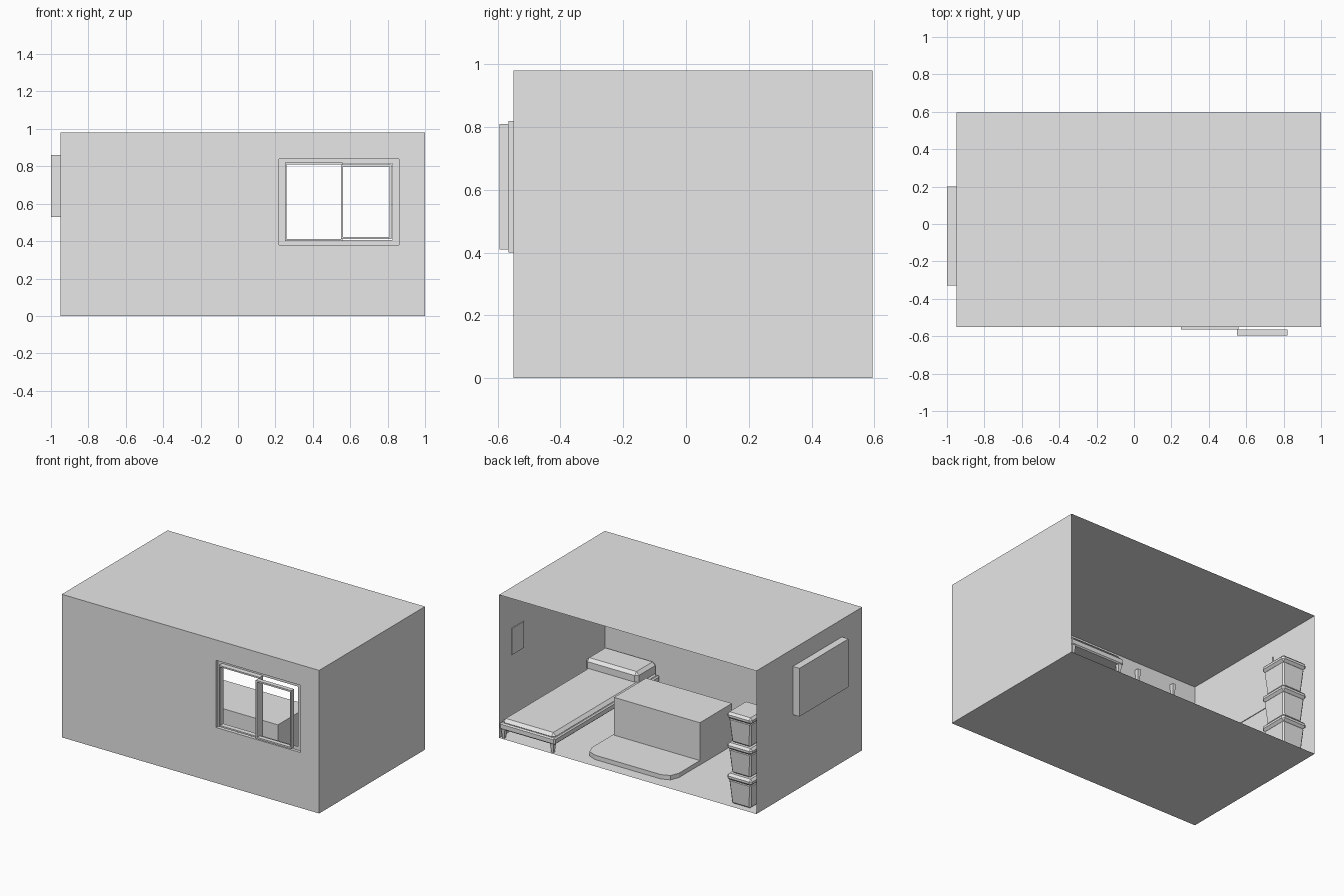
import bpy, bmesh
from mathutils import Vector

cube = bpy.data.objects.get("Cube")
if cube:
    bpy.data.objects.remove(cube, do_unlink=True)

grey = bpy.data.materials.new("plain_grey")
grey.use_nodes = True
grey.diffuse_color = (0.8, 0.8, 0.8, 1)
grey.node_tree.nodes["Principled BSDF"].inputs["Base Color"].default_value = (0.8, 0.8, 0.8, 1)


def finish(name, bm):
    bmesh.ops.recalc_face_normals(bm, faces=bm.faces)
    mesh = bpy.data.meshes.new(name)
    bm.to_mesh(mesh)
    bm.free()
    mesh.materials.append(grey)
    obj = bpy.data.objects.new(name, mesh)
    bpy.context.collection.objects.link(obj)
    return obj


def box(name, x, y, z, bevel=0, taper=1.0):
    """Box from axis ranges; taper scales the bottom about its centre."""
    bm = bmesh.new()
    bmesh.ops.create_cube(bm, size=1)
    for v in bm.verts:
        k = taper if v.co.z < 0 else 1.0
        v.co = Vector(((x[0] + x[1]) / 2 + v.co.x * k * (x[1] - x[0]),
                       (y[0] + y[1]) / 2 + v.co.y * k * (y[1] - y[0]),
                       z[0] if v.co.z < 0 else z[1]))
    if bevel:
        bmesh.ops.bevel(bm, geom=bm.edges[:], offset=bevel, segments=1, affect='EDGES')
    return finish(name, bm)


def rect_loops(bm, loops, closed=False):
    """Bridge rectangles (x0, x1, z0, z1, y) into a run of rings."""
    rings = [[bm.verts.new((a, y, b)) for a, b in ((x0, z0), (x1, z0), (x1, z1), (x0, z1))]
             for x0, x1, z0, z1, y in loops]
    pairs = list(zip(rings, rings[1:]))
    if closed:
        pairs.append((rings[-1], rings[0]))
    for p, q in pairs:
        for i in range(4):
            j = (i + 1) % 4
            bm.faces.new((p[i], p[j], q[j], q[i]))


def frame(name, x, z, y, w):
    """Rectangular sash with bar width w."""
    bm = bmesh.new()
    outer = (x[0], x[1], z[0], z[1])
    inner = (x[0] + w, x[1] - w, z[0] + w, z[1] - w)
    rect_loops(bm, [outer + (y[0],), outer + (y[1],), inner + (y[1],), inner + (y[0],)], True)
    return finish(name, bm)


LEFT, RIGHT, FRONT, BACK, TOP = 1.0, -0.95, -0.55, 0.595, 0.98

# Room shell: open at the back, window opening with a stepped reveal
bm = bmesh.new()
rect_loops(bm, [(RIGHT, LEFT, 0, TOP, BACK),
                (RIGHT, LEFT, 0, TOP, FRONT),
                (0.22, 0.86, 0.38, 0.84, FRONT),
                (0.22, 0.86, 0.38, 0.84, FRONT + 0.02),
                (0.255, 0.825, 0.405, 0.815, FRONT + 0.02)])
finish("room_shell", bm)

# Sliding window sashes
frame("window_sash_fixed", (0.25, 0.56), (0.40, 0.82), (-0.565, -0.53), 0.01)
frame("window_sash_sliding", (0.55, 0.82), (0.41, 0.81), (-0.595, -0.565), 0.011)

# Picture panels on the side walls
box("wall_panel", (-1.0, -0.945), (-0.33, 0.20), (0.53, 0.86))
box("small_picture", (0.993, 0.999), (0.333, 0.464), (0.52, 0.70))

# Bed
box("bed_frame", (0.58, 0.998), (-0.545, 0.594), (0.06, 0.105), 0.008)
box("mattress", (0.59, 0.99), (-0.54, 0.585), (0.09, 0.13), 0.02)
box("pillow", (0.60, 0.998), (-0.545, -0.33), (0.10, 0.195), 0.02)
for x in (0.59, 0.96):
    for y in (-0.53, 0.56):
        box("bed_leg", (x, x + 0.03), (y, y + 0.03), (0, 0.07), taper=0.5)

# Low table block and the rug beneath it, with cut corners
box("table_block", (-0.25, 0.40), (-0.14, 0.207), (0, 0.29))
bm = bmesh.new()
bmesh.ops.create_cube(bm, size=1)
for v in bm.verts:
    v.co = Vector((0.08 + v.co.x * 0.66, 0.13 + v.co.y * 0.77, 0.016 + v.co.z * 0.03))
upright = [e for e in bm.edges if abs(e.verts[0].co.z - e.verts[1].co.z) > 0.01]
bmesh.ops.bevel(bm, geom=upright, offset=0.08, segments=2, profile=0.5, affect='EDGES')
finish("rug", bm)

# Three stacked storage bins, narrower at the foot, each with a rim
for i in range(3):
    z = 0.21 * i
    box("bin_body", (-0.89, -0.72), (0.38, 0.57), (z, z + 0.17), 0.01, 0.84)
    box("bin_rim", (-0.90, -0.71), (0.37, 0.58), (z + 0.165, z + 0.21), 0.015)

# Small wall hooks near the ceiling
for x in (-0.48, -0.76):
    box("wall_hook", (x - 0.012, x + 0.012), (FRONT, FRONT + 0.03), (0.84, 0.92), taper=0.6)
